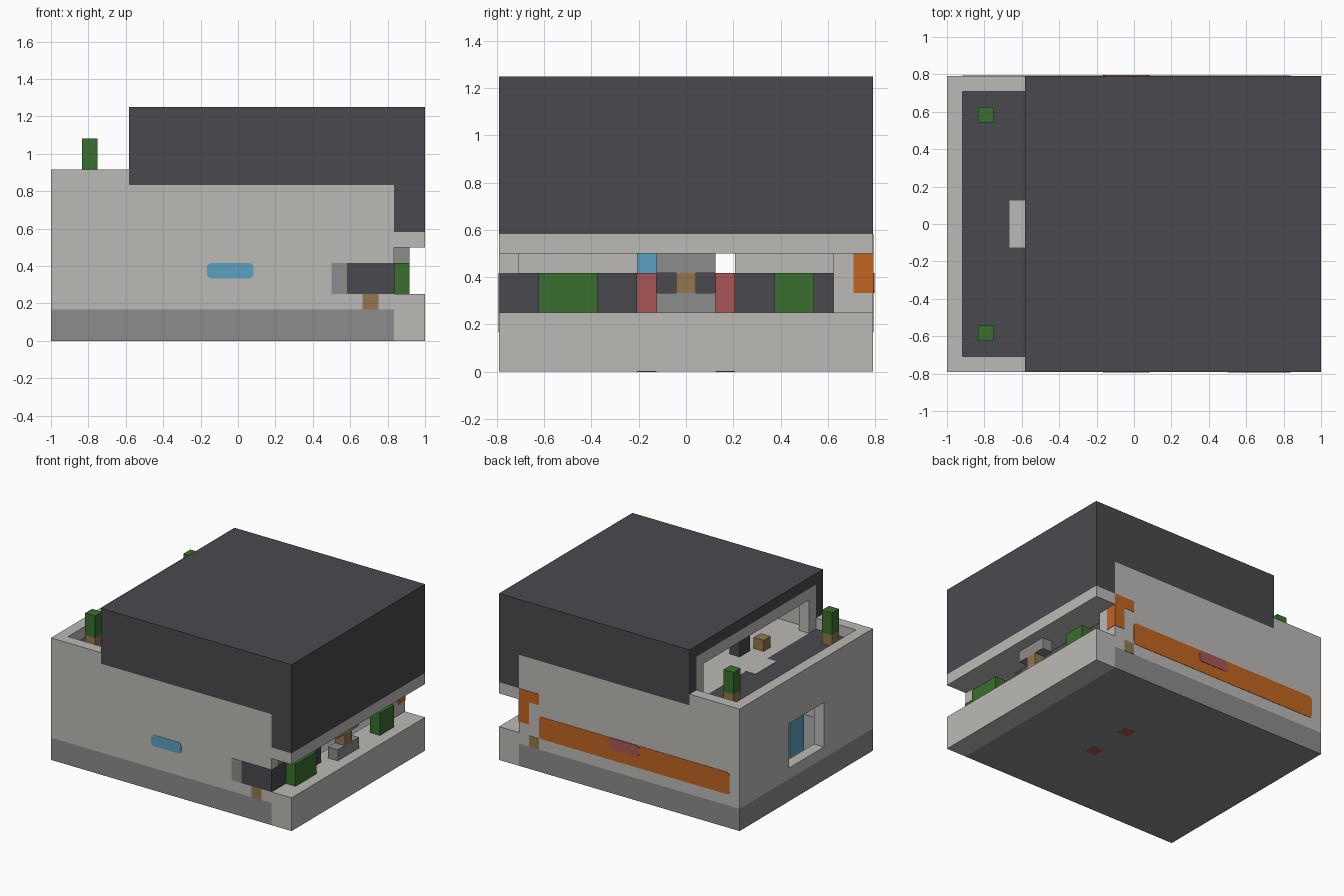
import bpy
import bmesh
from mathutils import Vector

cube = bpy.data.objects.get("Cube")
if cube:
    bpy.data.objects.remove(cube, do_unlink=True)

U = 1 / 12          # one grid cell
E = 0.03            # paint thickness in cells


def linear(hex_code):
    out = []
    for i in range(0, 6, 2):
        c = int(hex_code[i:i + 2], 16) / 255
        out.append(c / 12.92 if c <= 0.04045 else ((c + 0.055) / 1.055) ** 2.4)
    return (*out, 1)


def material(name, hex_code):
    mat = bpy.data.materials.new(name)
    mat.use_nodes = True
    col = linear(hex_code)
    mat.diffuse_color = col
    bsdf = mat.node_tree.nodes["Principled BSDF"]
    bsdf.inputs["Base Color"].default_value = col
    bsdf.inputs["Roughness"].default_value = 0.9
    return mat


light = material("pale plaster", "bcbab6")
dark = material("charcoal", "4a494e")
grey = material("stone grey", "8c8c8c")
green = material("leaf green", "3a6f2d")
brown = material("wood brown", "94774f")
blue = material("sky blue", "5aa1c0")
red = material("dusty red", "a85656")
orange = material("burnt orange", "c06520")


def boxes(name, mat, *parts, round_axis=None):
    """One object from boxes given as x0, x1, y0, y1, z0, z1 in cells."""
    bm = bmesh.new()
    for x0, x1, y0, y1, z0, z1 in parts:
        lo, hi = Vector((x0, y0, z0)), Vector((x1, y1, z1))
        verts = bmesh.ops.create_cube(bm, size=1)["verts"]
        for v in verts:
            p = (lo + hi) / 2 + v.co * (hi - lo)
            v.co = Vector((p.x - 12, p.y - 9.5, p.z)) * U
    if round_axis is not None:
        edges = [e for e in bm.edges
                 if abs((e.verts[0].co - e.verts[1].co).normalized()[round_axis]) > 0.9]
        bmesh.ops.bevel(bm, geom=edges, offset=0.3 * U, segments=3,
                        profile=0.5, affect='EDGES')
    mesh = bpy.data.meshes.new(name)
    bm.to_mesh(mesh)
    bm.free()
    mesh.materials.append(mat)
    obj = bpy.data.objects.new(name, mesh)
    bpy.context.collection.objects.link(obj)
    return obj


def ring(x0, x1, outer, hole):
    """Four boxes around a hole in a wall across x; rects are y0, y1, z0, z1."""
    a, b, c, d = outer
    e, f, g, h = hole
    parts = [(x0, x1, a, e, c, d), (x0, x1, f, b, c, d), (x0, x1, e, f, h, d)]
    if g > c:
        parts.append((x0, x1, e, f, c, g))
    return parts


# Ground floor slab and walls
boxes("base", grey, (0, 22, 0, 19, 0, 2))
boxes("porch_slab", light, (22, 24, 0, 19, 0, 3))
boxes("front_wall", light, (0, 22, 0, 1, 2, 10))
boxes("back_wall", light, (0, 22, 18, 19, 2, 10))
boxes("window_wall", light, *ring(0, 1, (1, 18, 2, 10), (7, 12, 3, 7)))
boxes("porch_wall", light, *ring(21, 22, (1, 18, 2, 10), (1, 17, 3, 6)))

# Terrace with parapet
boxes("parapet", light, (0, 5, 0, 1, 10, 11), (0, 5, 18, 19, 10, 11), (0, 1, 1, 18, 10, 11))
boxes("terrace_floor", dark, (1, 5, 1, 18, 9, 10))
boxes("upper_floor", light, (5, 22, 1, 18, 9, 10))
boxes("door_step", light, (4, 5, 8, 11, 9.5, 10 + E))

# Roof shell, overhang and upper room
boxes("roof", dark, (5, 24, 0, 19, 14, 15), (5, 24, 0, 1, 10, 14),
      (5, 24, 18, 19, 10, 14), (23, 24, 1, 18, 10, 14))
boxes("roof_overhang", dark, (22, 24, 0, 19, 7, 10))
boxes("overhang_soffit", light, (22, 24, 0, 19, 6, 7))
boxes("terrace_doorway", light, *ring(5, 6, (1, 18, 10, 14), (2, 17, 10, 13)))
boxes("upper_lining", light, (6, 23, 1, 1.1, 10, 14), (6, 23, 17.9, 18, 10, 14),
      (22.9, 23, 1, 18, 10, 14), (6, 23, 1, 18, 13.9, 14), (22, 23, 1, 18, 10, 10 + E))
boxes("upper_stool", brown, (6, 7, 6, 7, 10, 11))
boxes("upper_chair", dark, (7, 8, 7.5, 9, 10, 12))

# Terrace plants
for side, y in (("front", 2), ("back", 16)):
    y += 1 if side == "front" else 0
    y0 = 2 if side == "front" else 16
    boxes(side + "_plant_pot", brown, (2, 3, y0, y0 + 1, 10, 11))
    boxes(side + "_plant", green, (2, 3, y0, y0 + 1, 11, 13))

# Porch shrubs, bench and shelf
boxes("porch_shrubs", green, (22, 23, 2, 5, 3, 5), (22, 23, 14, 16, 3, 5))
boxes("porch_bench", grey, (22, 23, 8, 11, 3, 4), (22, 23, 8, 11, 5, 6))
boxes("bench_post", brown, (22, 23, 9, 10, 4, 5))

# Ground floor furniture
boxes("counter", dark, (19, 22 + E, -E, 7, 3, 5))
boxes("sofa", dark, (6, 10, 7, 17, 2, 5))
boxes("blue_chair", blue, (2, 4, 7, 9, 2, 6))
boxes("red_chairs", red, (14, 15, 7, 8, -0.01, 5), (14, 15, 11, 12, -0.01, 5))

# Painted patches on the front wall
boxes("front_blue_patch", blue, (10, 13, -E, 0.1, 4, 5), round_axis=1)
boxes("front_grey_patch", grey, (18, 19, -E, 0.1, 3, 5))
boxes("front_brown_patch", brown, (20, 21, -E, 0.1, 2, 3))

# Painted patches on the back wall
boxes("back_orange_band", orange, (1, 20, 18.9, 19 + E, 3, 5), round_axis=1)
boxes("back_red_patch", red, (10, 13, 18.9, 19 + 2 * E, 4, 5), round_axis=1)
boxes("back_orange_hook", orange, (21, 22 + E, 18, 19 + E, 4, 6),
      (20, 22, 18.9, 19 + E, 6, 7))
boxes("back_brown_patch", brown, (20, 21, 18.9, 19 + E, 2, 3))
